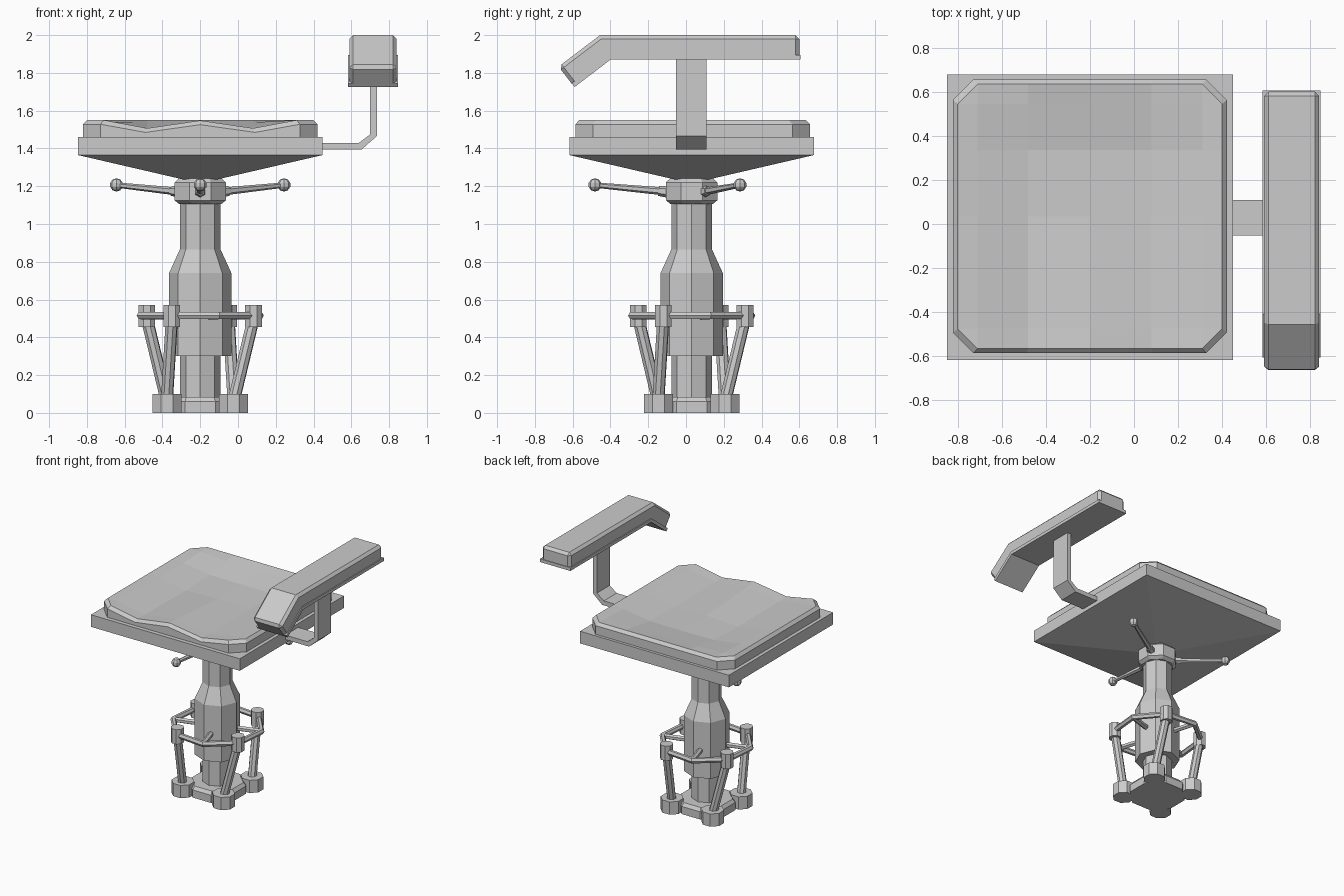
import bpy, bmesh
from math import sin, cos, pi, radians
from mathutils import Vector

if "Cube" in bpy.data.objects:
    bpy.data.objects.remove(bpy.data.objects["Cube"])

CX, CY = -0.20, 0.03          # column axis


def finish(name, bm):
    bmesh.ops.recalc_face_normals(bm, faces=bm.faces)
    me = bpy.data.meshes.new(name)
    bm.to_mesh(me)
    bm.free()
    ob = bpy.data.objects.new(name, me)
    bpy.context.collection.objects.link(ob)
    return ob


def polar(r, deg, z):
    a = radians(deg)
    return Vector((CX + r * cos(a), CY + r * sin(a), z))


def lathe(name, profile, sides=8, center=(CX, CY), turn=0.0):
    bm = bmesh.new()
    rings = []
    for r, z in profile:
        rings.append([bm.verts.new((center[0] + r * cos(radians(turn) + 2 * pi * i / sides),
                                    center[1] + r * sin(radians(turn) + 2 * pi * i / sides), z))
                      for i in range(sides)])
    for a, b in zip(rings, rings[1:]):
        for i in range(sides):
            j = (i + 1) % sides
            bm.faces.new((a[i], a[j], b[j], b[i]))
    bm.faces.new(rings[0])
    bm.faces.new(rings[-1])
    return finish(name, bm)


def rod(name, p, q, r1, r2, sides=6):
    bm = bmesh.new()
    d = Vector(q) - Vector(p)
    bmesh.ops.create_cone(bm, cap_ends=True, segments=sides, radius1=r1, radius2=r2, depth=d.length)
    ob = finish(name, bm)
    ob.location = (Vector(p) + Vector(q)) / 2
    ob.rotation_euler = d.to_track_quat('Z', 'Y').to_euler()
    return ob


def prism(name, points, lo, hi, axis, bevel=0):
    # extrude a closed profile along x or y
    bm = bmesh.new()
    place = (lambda p, s: (s, p[0], p[1])) if axis == 'x' else (lambda p, s: (p[0], s, p[1]))
    a = [bm.verts.new(place(p, lo)) for p in points]
    b = [bm.verts.new(place(p, hi)) for p in points]
    bm.faces.new(a)
    bm.faces.new(b)
    n = len(points)
    for i in range(n):
        j = (i + 1) % n
        bm.faces.new((a[i], a[j], b[j], b[i]))
    bmesh.ops.recalc_face_normals(bm, faces=bm.faces)
    if bevel:
        edges = [e for e in bm.edges if e.calc_face_angle() > 0.8
                 and all(f.normal.z > -0.7 for f in e.link_faces)]
        bmesh.ops.bevel(bm, geom=edges, offset=bevel, segments=1, affect='EDGES')
    return finish(name, bm)


# Column, housing and lever collar
lathe("lower_column", [(0.108, 0), (0.108, 0.32)])
lathe("housing", [(0.165, 0.30), (0.165, 0.74), (0.108, 0.865), (0.108, 1.13)])
lathe("lever_collar", [(0.12, 1.105), (0.147, 1.125), (0.147, 1.22), (0.125, 1.24)], turn=22.5)

# Three levers with knobs
for deg in (-90, 30, 150):
    rod("lever_boss", polar(0.12, deg, 1.17), polar(0.175, deg, 1.175), 0.032, 0.026)
    rod("lever", polar(0.15, deg, 1.173), polar(0.52, deg, 1.207), 0.021, 0.014)
    bm = bmesh.new()
    bmesh.ops.create_uvsphere(bm, u_segments=8, v_segments=5, radius=0.035)
    finish("lever_knob", bm).location = polar(0.512, deg, 1.207)

# Base plate, foot pads, struts and guard posts
lathe("base_plate", [(0.21, 0), (0.21, 0.06), (0.19, 0.085)], turn=22.5)
for k in range(4):
    foot = polar(0.25, 45 + 90 * k, 0.0)
    post = polar(0.32, 62 + 90 * k, 0.0)
    lathe("foot_pad", [(0.083, 0), (0.083, 0.10)], 8, foot[:2], 22.5)
    lathe("guard_post", [(0.048, 0.455), (0.048, 0.57)], 8, post[:2], 22.5)
    rod("strut", foot + Vector((0, 0, 0.06)), post + Vector((0, 0, 0.50)), 0.033, 0.033, 8)
    rod("guard_spoke", polar(0.14, 17 + 90 * k, 0.515), polar(0.33, 17 + 90 * k, 0.515), 0.02, 0.02)

# Octagonal guard ring
bm = bmesh.new()
rings = []
for i in range(8):
    a = 17 + 45 * i
    rings.append([bm.verts.new(polar(0.33 + 0.022 * cos(pi * s / 3), a, 0.515 + 0.022 * sin(pi * s / 3)))
                  for s in range(6)])
for i in range(8):
    p, q = rings[i], rings[(i + 1) % 8]
    for s in range(6):
        t = (s + 1) % 6
        bm.faces.new((p[s], p[t], q[t], q[s]))
finish("guard_ring", bm)

# Seat pan: square slab with an inverted pyramid below
bm = bmesh.new()
h = 0.648
corners = [(-h, -h), (h, -h), (h, h), (-h, h)]
top = [bm.verts.new((x + CX, y + CY, 1.46)) for x, y in corners]
low = [bm.verts.new((x + CX, y + CY, 1.365)) for x, y in corners]
tip = bm.verts.new((CX, CY, 1.215))
bm.faces.new(top)
for i in range(4):
    j = (i + 1) % 4
    bm.faces.new((top[i], top[j], low[j], low[i]))
    bm.faces.new((low[i], low[j], tip))
finish("seat_pan", bm)

# Cushion: clipped grid with two leg hollows, sloped rim and skirt
xs = [-0.6, -0.51, -0.28, 0, 0.28, 0.51, 0.6]
ys = [-0.6, -0.51, 0, 0.3, 0.51, 0.6]
hollow = [(0, 0, .043, .002), (0, .004, .047, .008), (0, .01, .05, .04),
          (0, .01, .042, .045), (0, 0, .012, .015), (0, 0, 0, 0)]
bm = bmesh.new()
grid = {}
for j, y in enumerate(ys):
    for i, x in enumerate(xs):
        if i in (0, 6) and j in (0, 5):
            continue
        grid[i, j] = bm.verts.new((x + CX, y + CY + 0.005, 1.55 - hollow[j][min(i, 6 - i)]))
for j in range(5):
    for i in range(6):
        bm.faces.new([grid[c] for c in ((i, j), (i + 1, j), (i + 1, j + 1), (i, j + 1)) if c in grid])
for step in (0, 1):
    border = [e for e in bm.edges if e.is_boundary]
    new = bmesh.ops.extrude_edge_only(bm, edges=border)['geom']
    for v in [g for g in new if isinstance(g, bmesh.types.BMVert)]:
        if step == 0:
            v.co.x = CX + (v.co.x - CX) * 1.035
            v.co.y = CY + 0.005 + (v.co.y - CY - 0.005) * 1.035
            v.co.z -= 0.022
        else:
            v.co.z = 1.455
bmesh.ops.holes_fill(bm, edges=[e for e in bm.edges if e.is_boundary], sides=0)
finish("cushion", bm)

# Armrest bracket, tray and pad
prism("arm_bracket", [(0.43, 1.395), (0.655, 1.395), (0.735, 1.465), (0.735, 1.875),
                      (0.70, 1.875), (0.70, 1.475), (0.64, 1.43), (0.43, 1.43)], -0.052, 0.108, 'y')
prism("arm_tray", [(0.605, 1.87), (0.605, 1.895), (-0.408, 1.895), (-0.605, 1.745),
                   (-0.59, 1.725), (-0.40, 1.87)], 0.583, 0.847, 'x')
prism("arm_pad", [(0.60, 1.89), (0.60, 2.0), (-0.455, 2.0), (-0.675, 1.833),
                  (-0.603, 1.74), (-0.407, 1.89)], 0.59, 0.84, 'x', 0.02)
